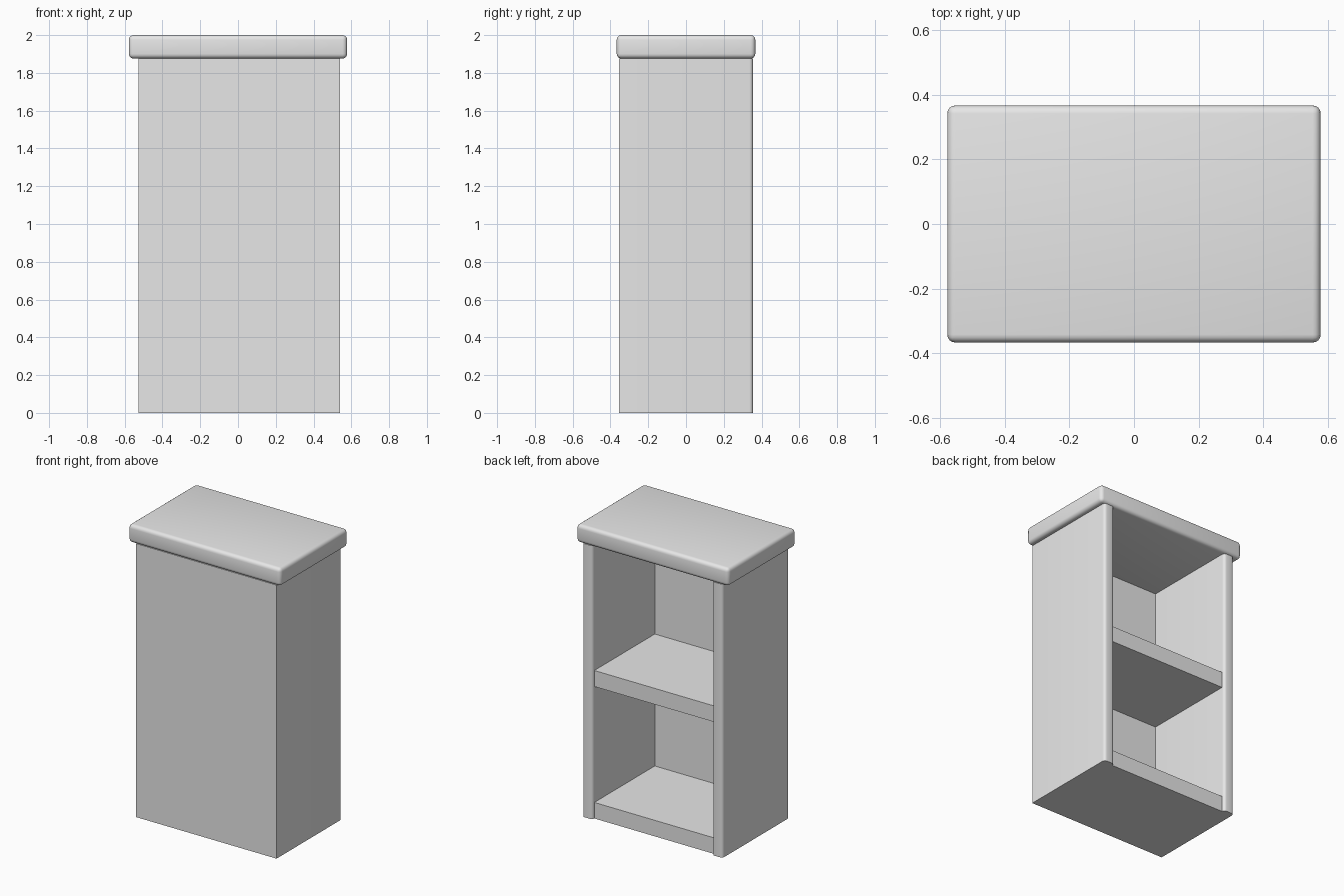
import bpy
import bmesh
from math import radians
from mathutils import Vector

default = bpy.data.objects.get("Cube")
if default:
    bpy.data.objects.remove(default, do_unlink=True)

# Single plain grey finish
grey = bpy.data.materials.new("plain_grey")
grey.use_nodes = True
colour = (0.8, 0.8, 0.8, 1)
grey.diffuse_color = colour
grey.node_tree.nodes["Principled BSDF"].inputs["Base Color"].default_value = colour


def board(name, low, high, radius=0, rounded=lambda edge: True):
    """Box between two corners, with the edges chosen by a rule rounded."""
    low, high = Vector(low), Vector(high)
    bm = bmesh.new()
    bmesh.ops.create_cube(bm, size=1)
    for v in bm.verts:
        v.co = [(a + b) / 2 + c * (b - a) for a, b, c in zip(low, high, v.co)]
    if radius:
        bmesh.ops.bevel(bm, geom=[e for e in bm.edges if rounded(e)],
                        offset=radius, segments=4, profile=0.5, affect='EDGES')
    mesh = bpy.data.meshes.new(name)
    bm.to_mesh(mesh)
    bm.free()
    mesh.materials.append(grey)
    obj = bpy.data.objects.new(name, mesh)
    bpy.context.collection.objects.link(obj)
    if radius:
        bpy.ops.object.select_all(action='DESELECT')
        obj.select_set(True)
        bpy.context.view_layer.objects.active = obj
        bpy.ops.object.shade_smooth_by_angle(angle=radians(35))
    return obj


# Main measures of the carcass
RIGHT, LEFT = -0.526, 0.541
FRONT, BACK = -0.355, 0.355
LID_BASE = 1.876
WALL, PANEL, SHELF, ROUND = 0.08, 0.035, 0.11, 0.02


def upright_back_edge(edge):
    a, b = (v.co for v in edge.verts)
    return abs(a.z - b.z) > 0.1 and a.y > 0


# Side walls, rounded along their open-side uprights
for name, x in (("right_wall", RIGHT), ("left_wall", LEFT - WALL)):
    board(name, (x, FRONT, 0), (x + WALL, BACK, LID_BASE), ROUND, upright_back_edge)

# Closed front panel between the walls
inner_right, inner_left = RIGHT + WALL, LEFT - WALL
board("front_panel", (inner_right, FRONT, 0), (inner_left, FRONT + PANEL, LID_BASE))

# Bottom board and middle shelf
for name, z in (("bottom_board", 0), ("middle_shelf", 0.905)):
    board(name, (inner_right, FRONT + PANEL, z), (inner_left, BACK - ROUND, z + SHELF))

# Overhanging lid with soft edges all round
board("lid", (-0.578, -0.367, LID_BASE), (0.578, 0.367, 2), 0.025)
